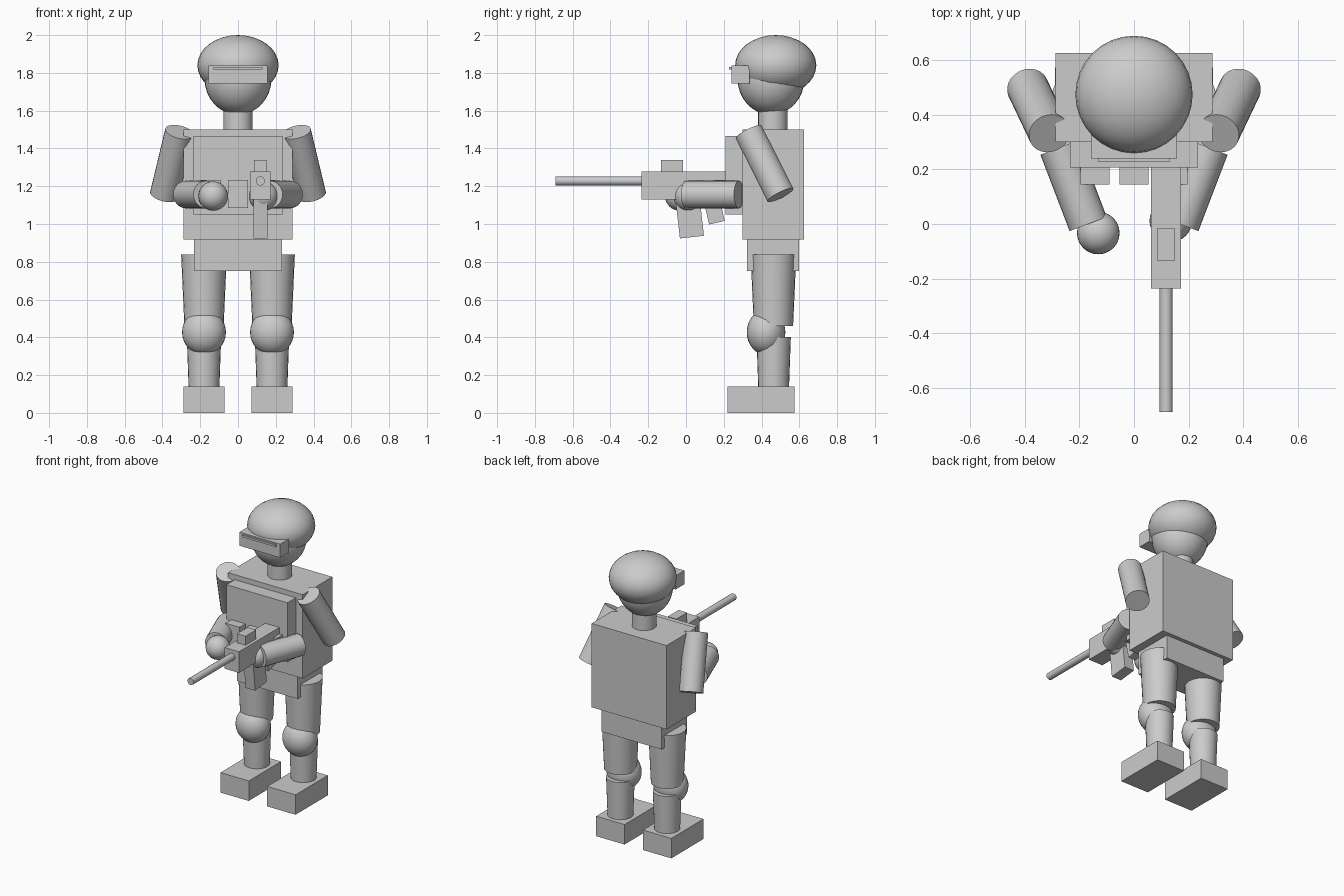
import bpy, math
from mathutils import Vector

if "Cube" in bpy.data.objects:
    bpy.data.objects.remove(bpy.data.objects["Cube"])


def finish(name, smooth=False):
    ob = bpy.context.object
    ob.name = name
    if smooth:
        bpy.ops.object.shade_smooth_by_angle(angle=math.radians(35))
    return ob


def box(name, x, y, z, tilt=0):
    """Box from (min, max) ranges, optionally tilted about x."""
    mid = [(a + b) / 2 for a, b in (x, y, z)]
    bpy.ops.mesh.primitive_cube_add(size=1, location=mid, rotation=(tilt, 0, 0))
    ob = finish(name)
    ob.scale = [b - a for a, b in (x, y, z)]
    return ob


def rod(name, start, end, r1, r2=None, sides=24):
    """Cylinder or cone frustum between two points."""
    a, b = Vector(start), Vector(end)
    d = b - a
    bpy.ops.mesh.primitive_cone_add(
        vertices=sides, radius1=r1, radius2=r1 if r2 is None else r2,
        depth=d.length, location=(a + b) / 2,
        rotation=d.to_track_quat('Z', 'Y').to_euler())
    return finish(name, True)


def ball(name, loc, radii):
    bpy.ops.mesh.primitive_uv_sphere_add(segments=32, ring_count=16, radius=1, location=loc)
    bpy.context.object.scale = radii
    return finish(name, True)


# Head and helmet
ball("head", (0, 0.45, 1.768), (0.177, 0.177, 0.19))
ball("helmet", (0, 0.475, 1.84), (0.215, 0.215, 0.16))
box("goggles", (-0.157, 0.157), (0.24, 0.337), (1.745, 1.84))
box("goggle_lens", (-0.13, 0.13), (0.228, 0.25), (1.817, 1.831))
rod("neck", (0, 0.46, 1.45), (0, 0.46, 1.65), 0.078)

# Body
box("torso", (-0.288, 0.288), (0.30, 0.626), (0.917, 1.50))
box("pelvis", (-0.232, 0.232), (0.322, 0.599), (0.752, 0.93))
box("chest_vest", (-0.235, 0.235), (0.208, 0.32), (1.05, 1.465))
for i in (-1, 0, 1):
    box("vest_pouch", (i * 0.143 - 0.054, i * 0.143 + 0.054), (0.144, 0.22), (1.085, 1.232))

# Limbs, mirrored left and right
for s, side in ((-1, "left"), (1, "right")):
    x = s * 0.18
    rod(side + "_upper_arm", (s * 0.31, 0.332, 1.487), (s * 0.39, 0.50, 1.153), 0.077)
    rod(side + "_forearm", (s * 0.275, 0.28, 1.156), (s * 0.168, 0.0, 1.156), 0.073)
    rod(side + "_thigh", (x, 0.463, 0.46), (x, 0.463, 0.838), 0.104, 0.121)
    ball(side + "_knee", (x, 0.424, 0.427), (0.116, 0.102, 0.12))
    rod(side + "_shin", (x, 0.464, 0.12), (x, 0.464, 0.402), 0.081, 0.091)
    box(side + "_boot", (x - 0.109, x + 0.109), (0.22, 0.574), (0, 0.139))

# Hands
ball("left_hand", (-0.131, -0.033, 1.148), (0.078,) * 3)
ball("right_hand", (0.135, 0.012, 1.148), (0.078,) * 3)

# Rifle
gx = 0.118
box("rifle_body", (gx - 0.055, gx + 0.055), (-0.236, 0.23), (1.13, 1.277))
rod("rifle_barrel", (gx, -0.69, 1.228), (gx, -0.22, 1.228), 0.024, sides=16)
box("rifle_sight", (gx - 0.033, gx + 0.033), (-0.133, -0.016), (1.27, 1.34))
box("rifle_magazine", (gx - 0.037, gx + 0.037), (-0.045, 0.083), (0.93, 1.15), math.radians(6.5))
box("rifle_grip", (gx - 0.03, gx + 0.03), (0.105, 0.19), (1.005, 1.15), math.radians(13))
